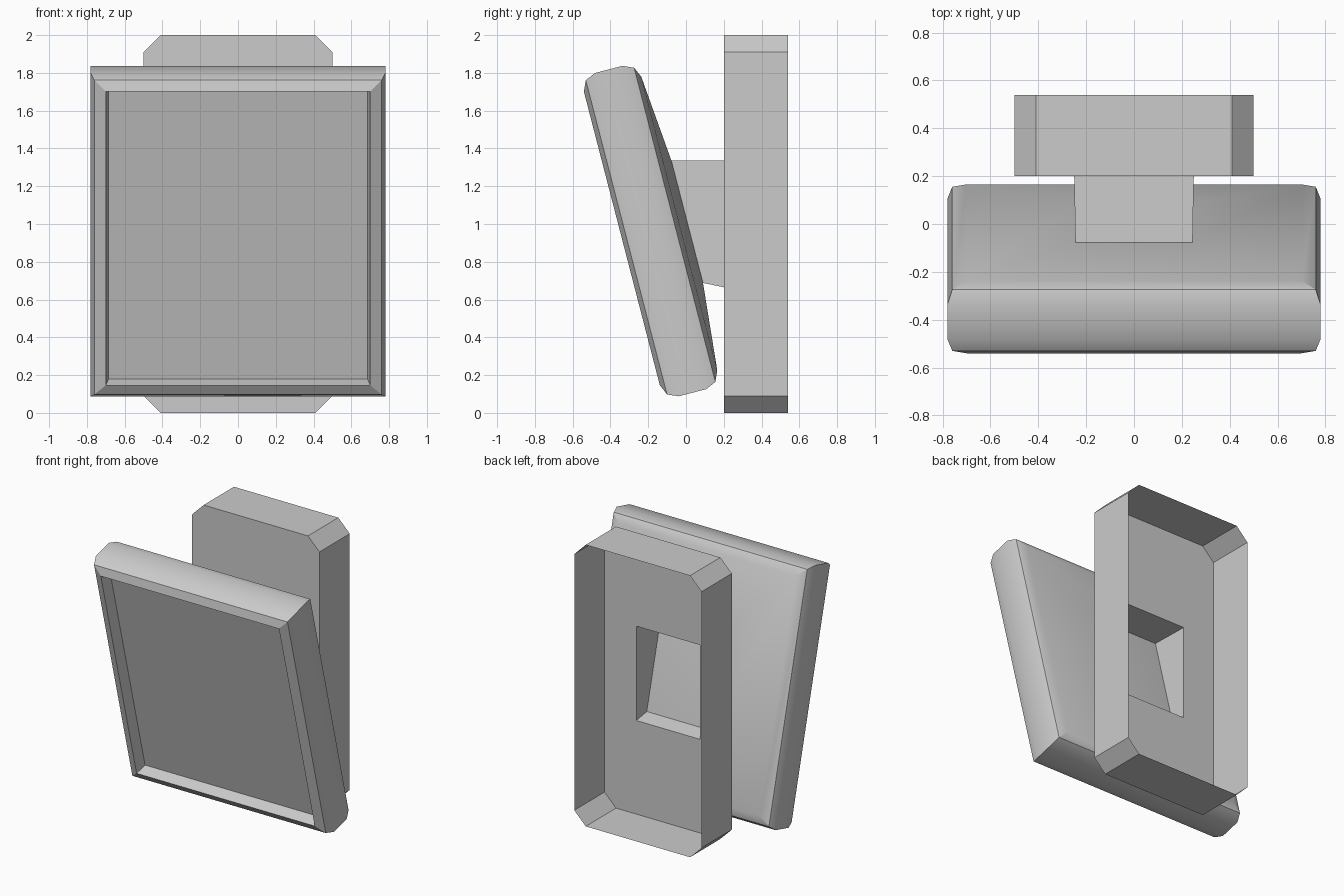
import bpy, bmesh, math
from mathutils import Matrix, Vector

cube = bpy.data.objects.get("Cube")
if cube:
    bpy.data.objects.remove(cube, do_unlink=True)

grey = bpy.data.materials.new("plain grey")
grey.use_nodes = True
COLOR = (0.6, 0.6, 0.6, 1)
grey.diffuse_color = COLOR
grey.node_tree.nodes["Principled BSDF"].inputs["Base Color"].default_value = COLOR


def ring(hx, hz, y, chamfer=0.0):
    """Rectangle around the local y axis, each corner split in two by a chamfer."""
    pts = []
    for sx, sz in ((1, 1), (-1, 1), (-1, -1), (1, -1)):
        pair = [Vector((sx * hx, y, sz * (hz - chamfer))),
                Vector((sx * (hx - chamfer), y, sz * hz))]
        pts += pair if sx * sz > 0 else pair[::-1]
    return pts


def loft(name, rings, caps=False):
    """Skin consecutive rings; doubled corner points are merged."""
    bm = bmesh.new()
    loops = [[bm.verts.new(p) for p in r] for r in rings]
    for a, b in zip(loops, loops[1:]):
        n = len(a)
        for i in range(n):
            j = (i + 1) % n
            bm.faces.new((a[i], a[j], b[j], b[i]))
    if caps:
        bm.faces.new(loops[0])
        bm.faces.new(loops[-1])
    bmesh.ops.remove_doubles(bm, verts=bm.verts, dist=0.0001)
    bmesh.ops.recalc_face_normals(bm, faces=bm.faces)
    mesh = bpy.data.meshes.new(name)
    bm.to_mesh(mesh)
    bm.free()
    mesh.materials.append(grey)
    obj = bpy.data.objects.new(name, mesh)
    bpy.context.collection.objects.link(obj)
    return obj


# Tilted panel: recessed front, bevelled rim, back rising to the arm
TILT = (Matrix.Translation((0, -0.1875, 0.9625))
        @ Matrix.Rotation(math.radians(14.5), 4, 'X'))
rim = [(0.70, 0.803, 0.157), (0.76, 0.859, 0.132), (0.78, 0.884, 0.075)]
arm_base = ring(0.245, 0.335, 0.2)
panel_rings = [ring(0.685, 0.788, -0.077)]
panel_rings += [ring(hx, hz, -d) for hx, hz, d in rim]
panel_rings += [ring(hx, hz, d) for hx, hz, d in reversed(rim)]
panel_rings.append(arm_base)
panel = loft("screen_panel", [[TILT @ p for p in r] for r in panel_rings], caps=True)
bpy.context.view_layer.objects.active = panel
panel.select_set(True)
bpy.ops.object.shade_smooth_by_angle(angle=math.radians(30))

# Hollow arm from the panel back to the opening in the mount
MOUNT_Y, BACK_Y = 0.20, 0.54
UP = Vector((0, 0, 1))
opening = [p + UP for p in ring(0.25, 0.335, MOUNT_Y)]
loft("support_arm", [[TILT @ p for p in arm_base], opening])

# Wall mount: plate with an opening, walls open towards the back
loft("wall_mount", [opening] + [[p + UP for p in ring(0.5, 1.0, y, 0.09)]
                                for y in (MOUNT_Y, BACK_Y)])
